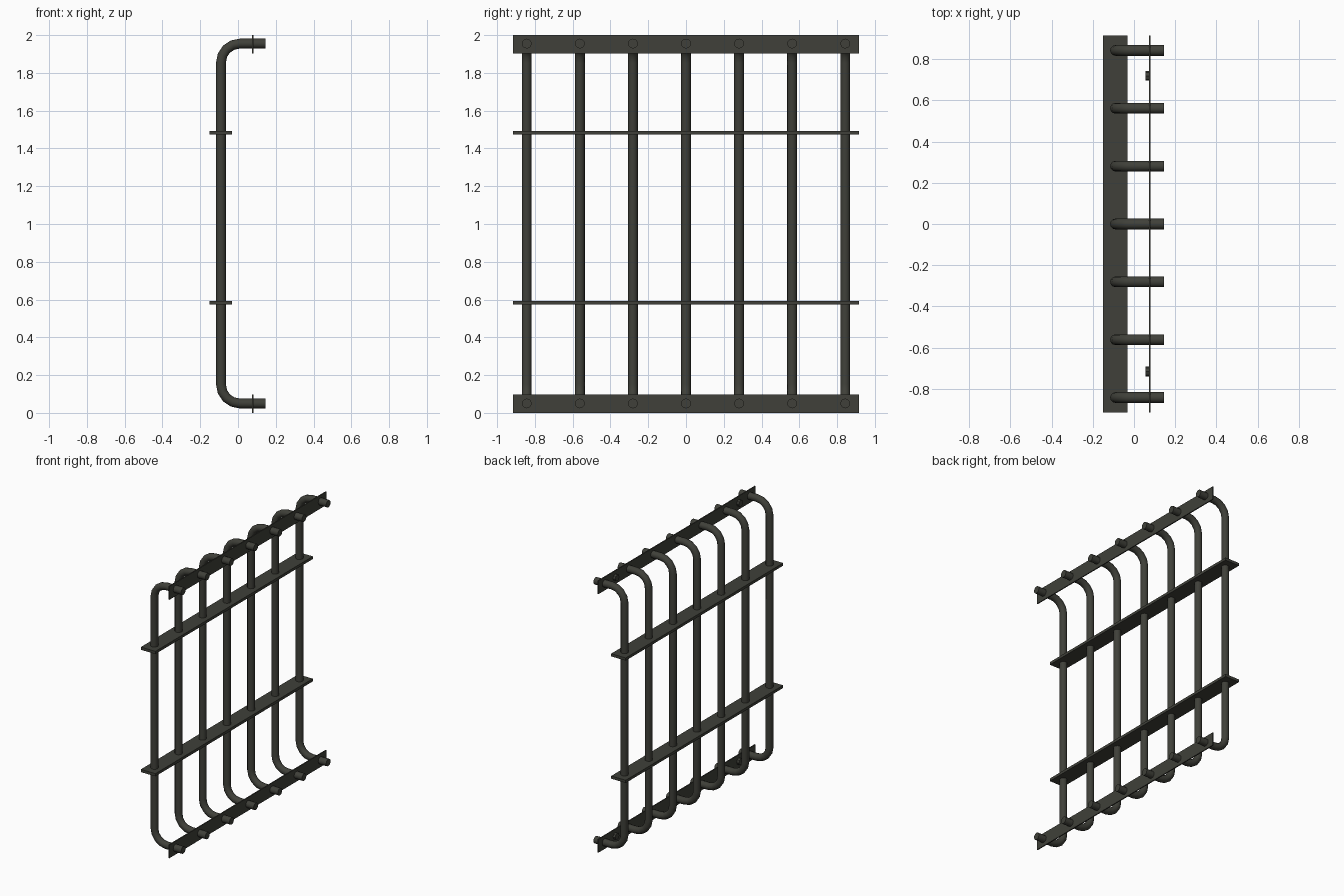
import bpy, bmesh, math
from mathutils import Vector, Matrix

if "Cube" in bpy.data.objects:
    bpy.data.objects.remove(bpy.data.objects["Cube"])

mat = bpy.data.materials.new("dark iron")
mat.diffuse_color = (0.05, 0.051, 0.041, 1)
mat.use_nodes = True
mat.node_tree.nodes["Principled BSDF"].inputs["Base Color"].default_value = mat.diffuse_color


def finish(name, bm, smooth=False):
    bmesh.ops.recalc_face_normals(bm, faces=bm.faces)
    me = bpy.data.meshes.new(name)
    bm.to_mesh(me)
    bm.free()
    ob = bpy.data.objects.new(name, me)
    bpy.context.collection.objects.link(ob)
    me.materials.append(mat)
    if smooth:
        bpy.context.view_layer.objects.active = ob
        ob.select_set(True)
        bpy.ops.object.shade_smooth_by_angle(angle=math.radians(40))
        ob.select_set(False)
    return ob


def box(name, lo, hi):
    bm = bmesh.new()
    lo, hi = Vector(lo), Vector(hi)
    bmesh.ops.create_cube(bm, size=1, matrix=Matrix.Translation((lo + hi) / 2)
                          @ Matrix.Diagonal((*(hi - lo), 1)))
    return finish(name, bm)


# Path of a bent bar in the xz plane
X0, X1, ZB, ZT, R, B = -0.09, 0.145, 0.05, 1.955, 0.026, 0.1
path = [(X1, ZT)]
for i in range(5):
    a = math.radians(90 + 90 * i / 4)
    path.append((X0 + B + B * math.cos(a), ZT - B + B * math.sin(a)))
path += [(x, ZB + ZT - z) for x, z in reversed(path)]


def bent_bar(y):
    bm = bmesh.new()
    n, rings = 12, []
    for i, p in enumerate(path):
        a, b = path[max(i - 1, 0)], path[min(i + 1, len(path) - 1)]
        d0 = Vector((p[0] - a[0], p[1] - a[1]))
        d1 = Vector((b[0] - p[0], b[1] - p[1]))
        t = (d0.normalized() + d1.normalized()).normalized()
        nx, nz = -t.y, t.x
        rings.append([bm.verts.new((p[0] + R * math.cos(w) * nx, y + R * math.sin(w),
                                    p[1] + R * math.cos(w) * nz))
                      for w in (2 * math.pi * k / n for k in range(n))])
    for r, s in zip(rings, rings[1:]):
        for k in range(n):
            bm.faces.new((r[k], r[(k + 1) % n], s[(k + 1) % n], s[k]))
    bm.faces.new(rings[0])
    bm.faces.new(rings[-1])
    finish("bent_bar", bm, True)


for i in range(-3, 4):
    bent_bar(i * 0.281)

# Flat cross rails threaded by the bars
for z in (0.583, 1.483):
    box("cross_rail", (-0.15, -0.915, z - 0.01), (-0.032, 0.915, z + 0.01))

# Thin wall plates and their bolt heads
for z in (0.0, 1.902):
    box("wall_plate", (0.073, -0.915, z), (0.081, 0.915, z + 0.098))
    for y in (-0.717, 0.72):
        bm = bmesh.new()
        bmesh.ops.create_cone(bm, cap_ends=True, segments=8, radius1=0.024, radius2=0.024,
                              depth=0.022, matrix=Matrix.Translation((0.066, y, z + 0.05))
                              @ Matrix.Rotation(math.pi / 2, 4, 'Y'))
        finish("bolt_head", bm)
